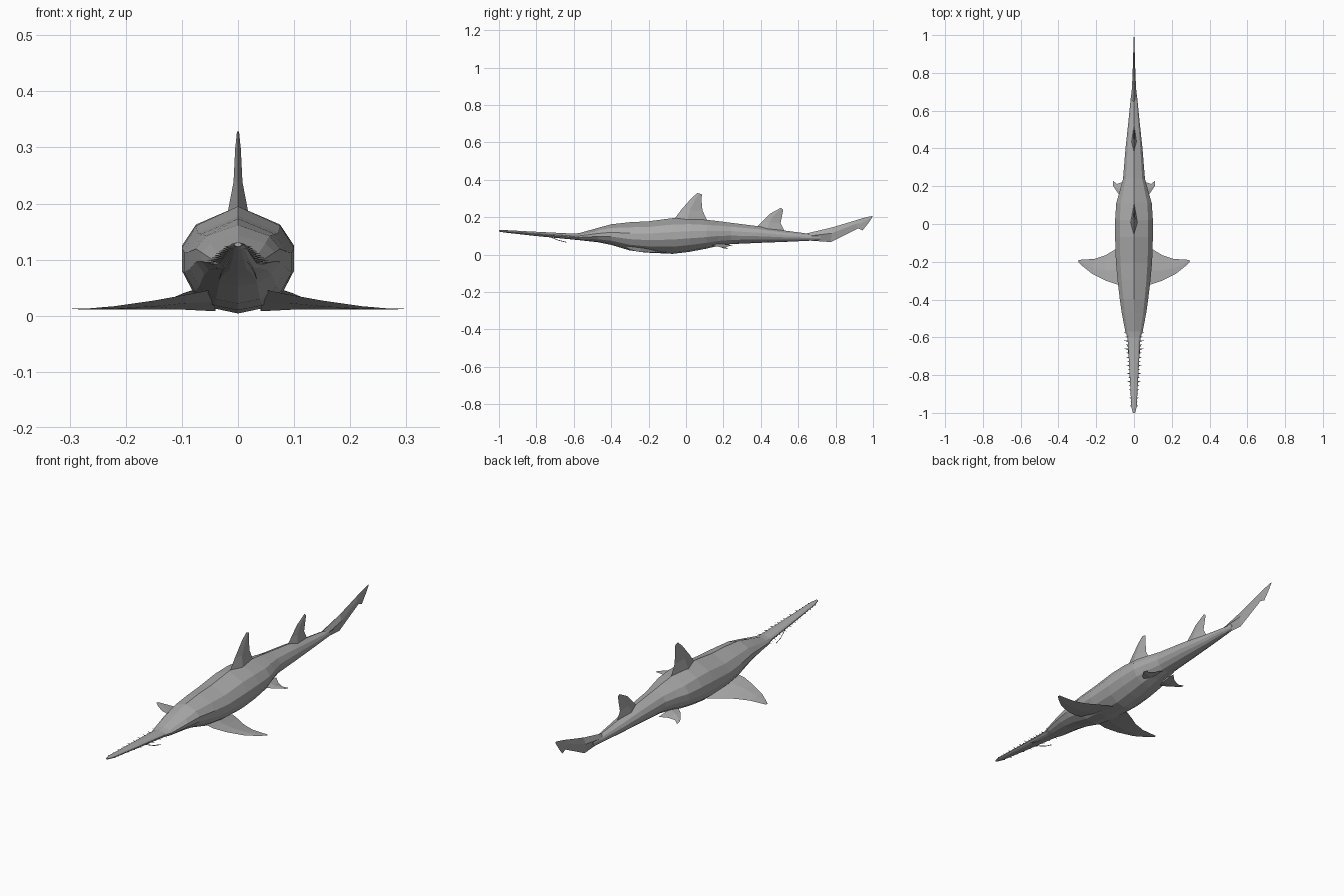
import bpy, bmesh
from mathutils import Vector

grey = bpy.data.materials.new("shark_grey")
grey.diffuse_color = (0.4, 0.4, 0.4, 1)


def finish(name, bm):
    bmesh.ops.recalc_face_normals(bm, faces=bm.faces)
    me = bpy.data.meshes.new(name)
    bm.to_mesh(me)
    bm.free()
    me.materials.append(grey)
    ob = bpy.data.objects.new(name, me)
    bpy.context.collection.objects.link(ob)
    return ob


def loft(bm, rings):
    """Skin a list of closed rings and cap both ends."""
    vs = [[bm.verts.new(p) for p in r] for r in rings]
    n = len(vs[0])
    for a, b in zip(vs, vs[1:]):
        for i in range(n):
            j = (i + 1) % n
            bm.faces.new((a[i], a[j], b[j], b[i]))
    bm.faces.new(vs[0])
    bm.faces.new(vs[-1][::-1])


def fin(bm, stations, axis, mid=0.4):
    """Stations: leading point, trailing point, half thickness along axis."""
    rings = []
    for lead, trail, t in stations:
        a, b = Vector(lead), Vector(trail)
        m, off = a.lerp(b, mid), Vector(axis) * t
        rings.append([a, m + off, b, m - off])
    loft(bm, rings)


# Body with flat saw snout: y, half width, bottom z, top z
section = [(0, 1), (.75, .82), (1, .61), (1, .4), (.8, .2), (.45, .05), (0, 0)]
section += [(-x, z) for x, z in section[-2:0:-1]]
stations = [(-1, .006, .123, .131), (-.97, .014, .118, .131), (-.8, .023, .099, .122),
            (-.6, .034, .08, .112), (-.57, .046, .077, .115), (-.47, .065, .066, .143),
            (-.4, .075, .052, .162), (-.3, .087, .022, .173), (-.2, .096, .01, .178),
            (-.07, .1, .004, .195), (.02, .1, .015, .195), (.11, .094, .032, .186),
            (.17, .077, .046, .179), (.24, .058, .056, .17), (.4, .045, .063, .15),
            (.53, .031, .068, .128), (.66, .018, .074, .111), (.72, .01, .076, .109)]
bm = bmesh.new()
loft(bm, [[(w * x, y, lo + (hi - lo) * z) for x, z in section]
          for y, w, lo, hi in stations])
finish("body", bm)

# Dorsal fins
bm = bmesh.new()
fin(bm, [((0, -.07, .18), (0, .12, .17), .02), ((0, -.025, .24), (0, .088, .235), .008),
         ((0, .03, .303), (0, .083, .29), .005), ((0, .062, .33), (0, .085, .322), .002)], (1, 0, 0))
finish("front_dorsal_fin", bm)
bm = bmesh.new()
fin(bm, [((0, .37, .14), (0, .53, .12), .014), ((0, .405, .175), (0, .505, .168), .006),
         ((0, .45, .219), (0, .515, .215), .004), ((0, .507, .25), (0, .52, .24), .002)], (1, 0, 0))
finish("rear_dorsal_fin", bm)

# Tail fin, upswept with a notch
bm = bmesh.new()
fin(bm, [((0, .64, .112), (0, .64, .076), .016), ((0, .78, .145), (0, .775, .067), .008),
         ((0, .9, .181), (0, .92, .14), .004), ((0, .925, .189), (0, .945, .13), .003),
         ((0, .982, .204), (0, .975, .168), .002), ((0, .998, .206), (0, .994, .196), .001)], (1, 0, 0))
finish("tail_fin", bm)

for side, s in (("left", -1), ("right", 1)):
    # Pectoral fin: raised leading edge, flat outer blade
    bm = bmesh.new()
    fin(bm, [((s * .045, -.32, .047), (s * .04, -.1, .008), .006),
             ((s * .09, -.32, .038), (s * .1, -.135, .011), .005),
             ((s * .15, -.3, .027), (s * .15, -.165, .011), .004),
             ((s * .22, -.265, .017), (s * .21, -.185, .011), .002),
             ((s * .27, -.225, .0125), (s * .26, -.188, .0115), .001),
             ((s * .296, -.2, .0125), (s * .292, -.19, .012), .0005)], (0, 0, 1))
    finish(side + "_pectoral_fin", bm)

    # Pelvic fin
    bm = bmesh.new()
    fin(bm, [((s * .035, .12, .055), (s * .03, .25, .05), .007),
             ((s * .075, .15, .047), (s * .06, .222, .043), .004),
             ((s * .1, .185, .039), (s * .09, .212, .036), .003),
             ((s * .112, .205, .034), (s * .112, .229, .029), .001)], (0, 0, 1))
    finish(side + "_pelvic_fin", bm)

    # Saw teeth: alternating long and short spikes
    bm = bmesh.new()
    for i in range(19):
        y = -.965 + i * .0215
        f = i / 18
        x, z = .012 + .02 * f, .123 - .028 * f
        length = (.012 + .015 * f) * (1 if i % 2 == 0 else .6)
        root = [(s * x, y - .004, z), (s * x, y, z + .003),
                (s * x, y + .004, z), (s * x, y, z - .003)]
        base = [bm.verts.new(p) for p in root]
        tip = bm.verts.new((s * (x + length), y + .004, z))
        for a in range(4):
            bm.faces.new((base[a], base[(a + 1) % 4], tip))
        bm.faces.new(base)
    finish(side + "_saw_teeth", bm)

    # Barbel hanging under the snout
    bm = bmesh.new()
    path = [(.015, -.735, .1), (.024, -.71, .088), (.03, -.68, .076), (.033, -.64, .066)]
    fin(bm, [((s * x, y, z + .002), (s * x, y, z - .002), .002 - .0004 * i)
             for i, (x, y, z) in enumerate(path)], (1, 0, 0), .5)
    finish(side + "_barbel", bm)
